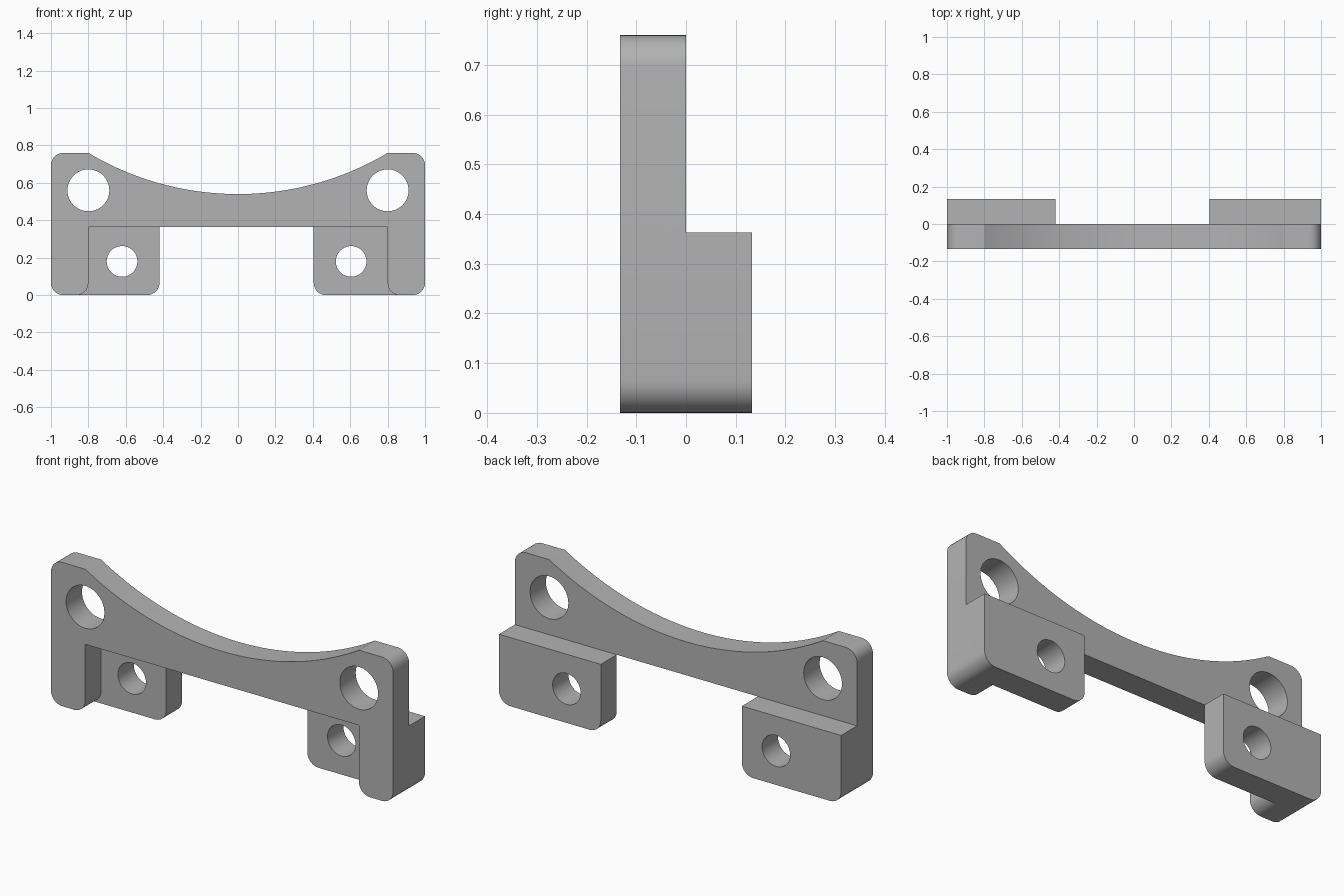
import bpy, bmesh, math
from mathutils import Vector

cube = bpy.data.objects.get("Cube")
if cube:
    bpy.data.objects.remove(cube)

DEPTH = 0.133      # thickness of the plate and of each tab
RADIUS = 0.065     # rounded corner radius
HEIGHT = 0.76
SHELF = 0.363      # underside of the bridge, top of the tabs
LEG = 0.8          # inner side of each leg
DIP = 0.54         # lowest point of the curved top

grey = bpy.data.materials.new("plain grey")
grey.use_nodes = True
colour = (0.45, 0.45, 0.45, 1)
grey.diffuse_color = colour
grey.node_tree.nodes["Principled BSDF"].inputs["Base Color"].default_value = colour


def rounded(corners, steps=8):
    """Outline from (x, z, radius) corners, with fillets at right angles."""
    points = []
    for i, (x, z, r) in enumerate(corners):
        here = Vector((x, z))
        if not r:
            points.append(here)
            continue
        before = (Vector(corners[i - 1][:2]) - here).normalized() * r
        after = (Vector(corners[(i + 1) % len(corners)][:2]) - here).normalized() * r
        for k in range(steps + 1):
            a = math.pi / 2 * k / steps
            points.append(here + before * (1 - math.sin(a)) + after * (1 - math.cos(a)))
    return points


def prism(name, outline, y0, y1):
    """Extrude an x-z outline from y0 to y1."""
    bm = bmesh.new()
    face = bm.faces.new([bm.verts.new((x, y0, z)) for x, z in outline])
    extruded = bmesh.ops.extrude_face_region(bm, geom=[face])["geom"]
    verts = [v for v in extruded if isinstance(v, bmesh.types.BMVert)]
    bmesh.ops.translate(bm, verts=verts, vec=(0, y1 - y0, 0))
    bmesh.ops.recalc_face_normals(bm, faces=bm.faces)
    mesh = bpy.data.meshes.new(name)
    bm.to_mesh(mesh)
    bm.free()
    mesh.materials.append(grey)
    obj = bpy.data.objects.new(name, mesh)
    bpy.context.collection.objects.link(obj)
    return obj


def combine(target, tool, operation):
    """Apply a boolean and remove the tool object."""
    mod = target.modifiers.new(tool.name, "BOOLEAN")
    mod.operation, mod.solver, mod.object = operation, "EXACT", tool
    with bpy.context.temp_override(object=target, active_object=target):
        bpy.ops.object.modifier_apply(modifier=mod.name)
    bpy.data.objects.remove(tool)


def drill(target, x, z, radius):
    circle = [(x + radius * math.cos(math.tau * k / 48),
               z + radius * math.sin(math.tau * k / 48)) for k in range(48)]
    hole = prism("hole_cutter", circle, -0.3, 0.3)
    hole.hide_render = True
    combine(target, hole, "DIFFERENCE")


# Front plate: two legs, a bridge and a concave circular top
sag = HEIGHT - DIP
arc_radius = (LEG ** 2 + sag ** 2) / (2 * sag)
half_angle = math.asin(LEG / arc_radius)
arc = []
for k in range(49):
    a = half_angle * (1 - k / 24)
    arc.append((arc_radius * math.sin(a), DIP + arc_radius * (1 - math.cos(a)), 0))
plate = rounded([(-1, HEIGHT, RADIUS), (-1, 0, RADIUS), (-LEG, 0, RADIUS), (-LEG, SHELF, 0),
                 (LEG, SHELF, 0), (LEG, 0, RADIUS), (1, 0, RADIUS), (1, HEIGHT, RADIUS)] + arc)
bracket = prism("bracket", plate, -DEPTH, 0)

# Rear mounting tabs, the right one slightly narrower
for side, inner, hole_x in ((-1, 0.42, 0.62), (1, 0.405, 0.605)):
    outline = rounded([(side, SHELF, 0), (side, 0, RADIUS),
                       (side * inner, 0, RADIUS), (side * inner, SHELF, 0)])
    combine(bracket, prism("mounting_tab", outline, 0, DEPTH), "UNION")
    drill(bracket, side * hole_x, 0.18, 0.082)
    drill(bracket, side * LEG, 0.56, 0.112)

# Merge flush seams, then smooth the curved walls
bm = bmesh.new()
bm.from_mesh(bracket.data)
bmesh.ops.remove_doubles(bm, verts=bm.verts, dist=0.0001)
bmesh.ops.dissolve_limit(bm, angle_limit=0.002, verts=bm.verts, edges=bm.edges)
bm.to_mesh(bracket.data)
bm.free()
bpy.ops.object.select_all(action="DESELECT")
bracket.select_set(True)
bpy.context.view_layer.objects.active = bracket
bpy.ops.object.shade_smooth_by_angle(angle=math.radians(30))
